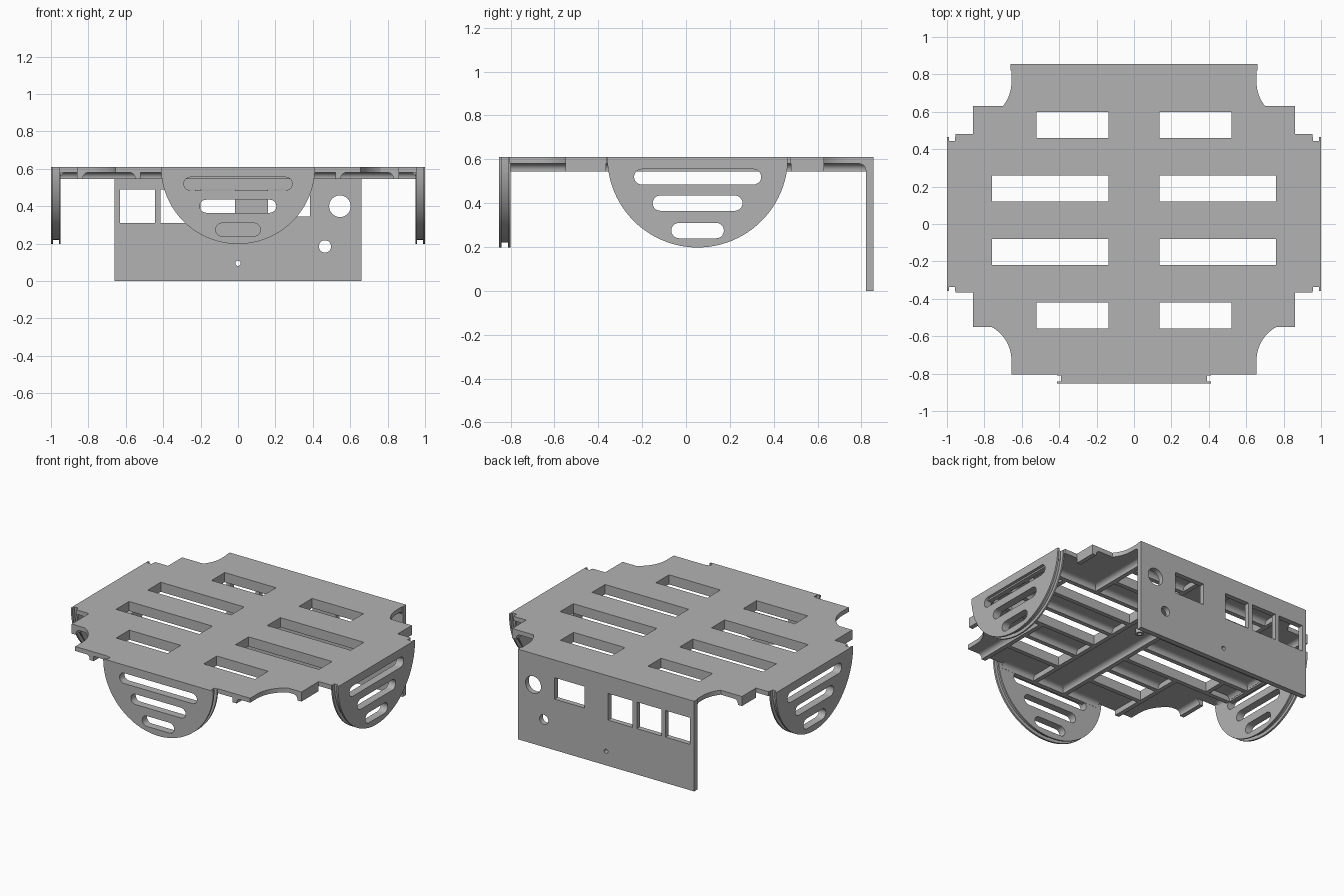
import bpy, bmesh
from math import radians, cos, sin, pi
from mathutils import Matrix, Vector

if "Cube" in bpy.data.objects:
    bpy.data.objects.remove(bpy.data.objects["Cube"])

GREY = (0.45, 0.45, 0.45, 1)
grey = bpy.data.materials.new("plain_grey")
grey.use_nodes = True
grey.diffuse_color = GREY
grey.node_tree.nodes["Principled BSDF"].inputs["Base Color"].default_value = GREY

TOP, UNDER, LOW = 0.61, 0.58, 0.545
DECK = Matrix.Identity(4)
FRONT = Matrix.Rotation(pi / 2, 4, "X")                      # drawn in x, z
SIDE = Matrix(((0, 0, 1, 0), (1, 0, 0, 0), (0, 1, 0, 0), (0, 0, 0, 1)))  # drawn in y, z


def arc(cx, cy, r, start, end, n=24):
    angles = [radians(start + (end - start) * i / n) for i in range(n + 1)]
    return [(cx + r * cos(a), cy + r * sin(a)) for a in angles]


def rect(x0, x1, y0, y1):
    return [(x0, y0), (x1, y0), (x1, y1), (x0, y1)]


def circle(x, y, r):
    return arc(x, y, r, 0, 345, 23)


def slot(x, y, half, r):
    return arc(x + half - r, y, r, -90, 90, 10) + arc(x - half + r, y, r, 90, 270, 10)


def finish(bm, name):
    bmesh.ops.recalc_face_normals(bm, faces=bm.faces)
    mesh = bpy.data.meshes.new(name)
    bm.to_mesh(mesh)
    bm.free()
    mesh.materials.append(grey)
    mesh.shade_smooth()
    mesh.set_sharp_from_angle(angle=radians(30))
    obj = bpy.data.objects.new(name, mesh)
    bpy.context.collection.objects.link(obj)


def add_plate(bm, loops, frame, normal, lo, hi):
    """Extrude an outline with holes between lo and hi along a world axis."""
    curve = bpy.data.curves.new("outline", "CURVE")
    curve.dimensions = "2D"
    curve.fill_mode = "BOTH"
    curve.extrude = (hi - lo) / 2
    for loop in loops:
        spline = curve.splines.new("POLY")
        spline.points.add(len(loop) - 1)
        for point, (u, v) in zip(spline.points, loop):
            point.co = (u, v, 0, 1)
        spline.use_cyclic_u = True
    helper = bpy.data.objects.new("outline", curve)
    bpy.context.collection.objects.link(helper)
    graph = bpy.context.evaluated_depsgraph_get()
    mesh = bpy.data.meshes.new_from_object(helper.evaluated_get(graph))
    mesh.transform(Matrix.Translation(Vector(normal) * (lo + hi) / 2) @ frame)
    bm.from_mesh(mesh)
    bpy.data.objects.remove(helper)
    bpy.data.curves.remove(curve)
    bpy.data.meshes.remove(mesh)
    bmesh.ops.remove_doubles(bm, verts=bm.verts, dist=0.0001)


# Deck with scooped corners and eight windows
half = [(0.655, 0.84)] + arc(0.86, 0.76, 0.205, 180, 219.4, 10)
half += [(0.86, 0.63), (0.86, 0.48), (0.955, 0.48), (0.955, -0.365), (0.86, -0.365), (0.86, -0.55)]
half += arc(0.86, -0.73, 0.205, 118.6, 180, 14) + [(0.655, -0.805)]
outline = half + [(-x, y) for x, y in reversed(half)]
rows = [(0.52, 0.46, 0.60), (0.76, 0.12, 0.26), (0.76, -0.22, -0.08), (0.52, -0.56, -0.42)]
windows = []
for reach, y0, y1 in rows:
    windows += [rect(0.135, reach, y0, y1), rect(-reach, -0.135, y0, y1)]
bm = bmesh.new()
add_plate(bm, [outline] + windows, DECK, (0, 0, 1), UNDER, TOP)
finish(bm, "deck")

# Back panel with square openings and round holes
holes = [rect(x, x + 0.185, 0.31, 0.49) for x in (-0.63, -0.415, -0.20)]
holes += [rect(0.16, 0.385, 0.345, 0.49), circle(0.545, 0.40, 0.058),
          circle(0.465, 0.185, 0.033), circle(0, 0.095, 0.014)]
bm = bmesh.new()
add_plate(bm, [rect(-0.66, 0.66, 0, TOP)] + holes, FRONT, (0, 1, 0), 0.82, 0.855)
finish(bm, "back_panel")


# Half-round flaps, each with a groove around its rim
def flap(name, centre, frame, normal, sign, outer):
    slots = [slot(centre, 0.52, 0.29, 0.035), slot(centre, 0.40, 0.205, 0.035),
             slot(centre, 0.275, 0.12, 0.035)]
    bm = bmesh.new()
    for d0, d1, r in ((0, 0.012, 0.412), (0.012, 0.042, 0.39), (0.042, 0.052, 0.412)):
        lo, hi = sorted((sign * (outer - d0), sign * (outer - d1)))
        layer = bmesh.new()
        add_plate(layer, [arc(centre, TOP, r, 180, 360, 48)] + slots, frame, normal, lo, hi)
        part = bpy.data.meshes.new("layer")
        layer.to_mesh(part)
        layer.free()
        bm.from_mesh(part)
        bpy.data.meshes.remove(part)
    finish(bm, name)


flap("front_flap", 0, FRONT, (0, 1, 0), -1, 0.853)
flap("left_flap", 0.053, SIDE, (1, 0, 0), 1, 1.0)
flap("right_flap", 0.053, SIDE, (1, 0, 0), -1, 1.0)

# Underside ribs: upright wall on one side, hollow fillet on the other
ribs = bmesh.new()
RIB, FILLET = 0.03, 0.03


def rib(start, end, out):
    """Wall runs from start to end; the fillet spreads along out."""
    top = UNDER + 0.002
    profile = [(0, top), (0, LOW), (RIB, LOW)]
    profile += arc(RIB + FILLET, LOW + 0.005, FILLET, 180, 90, 6) + [(RIB + FILLET, top)]
    ends = []
    for x, y in (start, end):
        ends.append([ribs.verts.new((x + out[0] * s, y + out[1] * s, z)) for s, z in profile])
    a, b = ends
    ribs.faces.new(a)
    ribs.faces.new(b)
    for i in range(len(a)):
        j = (i + 1) % len(a)
        ribs.faces.new((a[i], a[j], b[j], b[i]))


for side in (1, -1):
    for reach, y0, y1 in rows:
        inner = reach > 0.6
        far = 0.95 if inner else reach + RIB
        # Along the front and back of each window
        rib((side * 0.105, y1), (side * far, y1), (0, 1))
        rib((side * 0.105, y0), (side * far, y0), (0, -1))
        # Across the outer end, carried on to the deck edge for the end rows
        lo, hi = y0 - RIB, y1 + RIB
        if not inner:
            lo, hi = (0.29, 0.82) if y0 > 0 else (-0.80, -0.25)
        rib((side * reach, lo), (side * reach, hi), (side, 0))
    # Long centre ribs and wing rims
    rib((side * 0.135, -0.80), (side * 0.135, 0.82), (-side, 0))
    for y0, y1 in ((0.48, 0.63), (-0.55, -0.365)):
        rib((side * 0.86, y0), (side * 0.86, y1), (-side, 0))
    # Joint between deck and side flap
    rib((side * 0.98, -0.33), (side * 0.98, 0.44), (-side, 0))
# Joints at the back panel and front flap
rib((-0.655, 0.85), (0.655, 0.85), (0, -1))
rib((-0.385, -0.83), (0.385, -0.83), (0, 1))
finish(ribs, "underside_ribs")

# Small boss under the middle of the deck
bm = bmesh.new()
add_plate(bm, [circle(0, 0.053, 0.025), circle(0, 0.053, 0.013)], DECK, (0, 0, 1), 0.55, UNDER + 0.002)
finish(bm, "centre_boss")
